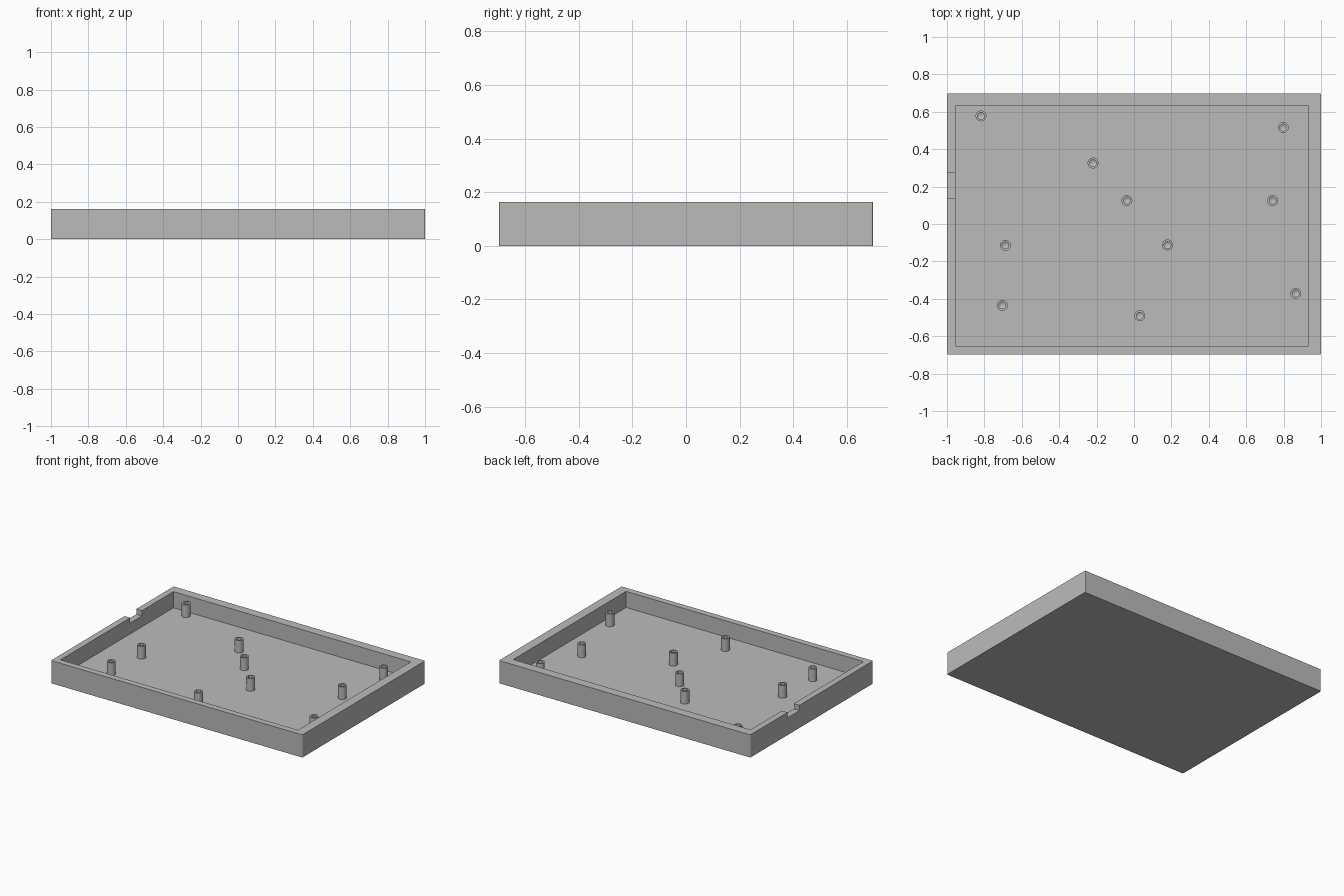
import bpy
import bmesh
from math import cos, sin, tau, radians

if "Cube" in bpy.data.objects:
    bpy.data.objects.remove(bpy.data.objects["Cube"], do_unlink=True)

HEIGHT, FLOOR, POST_TOP = 0.163, 0.047, 0.138

grey = bpy.data.materials.new("plain grey")
grey.use_nodes = True
colour = (0.5, 0.5, 0.5, 1)
grey.diffuse_color = colour
grey.node_tree.nodes["Principled BSDF"].inputs["Base Color"].default_value = colour


def add_object(name, bm):
    mesh = bpy.data.meshes.new(name)
    bmesh.ops.recalc_face_normals(bm, faces=bm.faces)
    bm.to_mesh(mesh)
    bm.free()
    mesh.materials.append(grey)
    obj = bpy.data.objects.new(name, mesh)
    bpy.context.collection.objects.link(obj)
    return obj


def add_box(name, low, high, corner=0):
    bm = bmesh.new()
    bmesh.ops.create_cube(bm, size=1)
    for v in bm.verts:
        v.co = [(a + b) / 2 + c * (b - a) for a, b, c in zip(low, high, v.co)]
    if corner:
        upright = [e for e in bm.edges if abs(e.verts[0].co.z - e.verts[1].co.z) > 0.01]
        bmesh.ops.bevel(bm, geom=upright, offset=corner, segments=3,
                        profile=0.5, affect='EDGES')
    return add_object(name, bm)


def select_only(obj):
    bpy.ops.object.select_all(action='DESELECT')
    obj.select_set(True)
    bpy.context.view_layer.objects.active = obj


def cut(obj, cutter):
    mod = obj.modifiers.new("cut", 'BOOLEAN')
    mod.operation = 'DIFFERENCE'
    mod.solver = 'EXACT'
    mod.object = cutter
    cutter.hide_render = True
    select_only(obj)
    bpy.ops.object.modifier_apply(modifier=mod.name)
    bpy.data.objects.remove(cutter, do_unlink=True)


def add_post(name, x, y, sides=24):
    # Turned profile: outer wall, rim, blind hole with a pointed bottom
    profile = [(0.029, FLOOR - 0.004), (0.029, POST_TOP), (0.018, POST_TOP), (0.018, 0.065)]
    bm = bmesh.new()
    rings = [[bm.verts.new((x + r * cos(tau * i / sides), y + r * sin(tau * i / sides), z))
              for i in range(sides)] for r, z in profile]
    tip = bm.verts.new((x, y, 0.054))
    for i in range(sides):
        j = (i + 1) % sides
        for a, b in zip(rings, rings[1:]):
            bm.faces.new((a[i], a[j], b[j], b[i]))
        bm.faces.new((rings[-1][i], rings[-1][j], tip))
    bm.faces.new(rings[0][::-1])
    post = add_object(name, bm)
    select_only(post)
    bpy.ops.object.shade_smooth_by_angle(angle=radians(30))


# Tray with its pocket and the notch in one short wall
tray = add_box("tray", (-1, -0.697, 0), (1, 0.697, HEIGHT), corner=0.006)
cut(tray, add_box("pocket_cutter", (-0.955, -0.652, FLOOR), (0.933, 0.631, 0.3)))
cut(tray, add_box("notch_cutter", (-1.1, 0.139, HEIGHT - 0.038), (-0.9, 0.273, 0.3)))

# Hollow standoff posts
spots = [(-0.818, 0.578), (-0.219, 0.326), (0.798, 0.516), (0.741, 0.126), (-0.038, 0.126),
         (-0.688, -0.114), (0.179, -0.112), (-0.704, -0.435), (0.03, -0.49), (0.865, -0.371)]
for n, (x, y) in enumerate(spots, 1):
    add_post(f"standoff_post_{n}", x, y)
